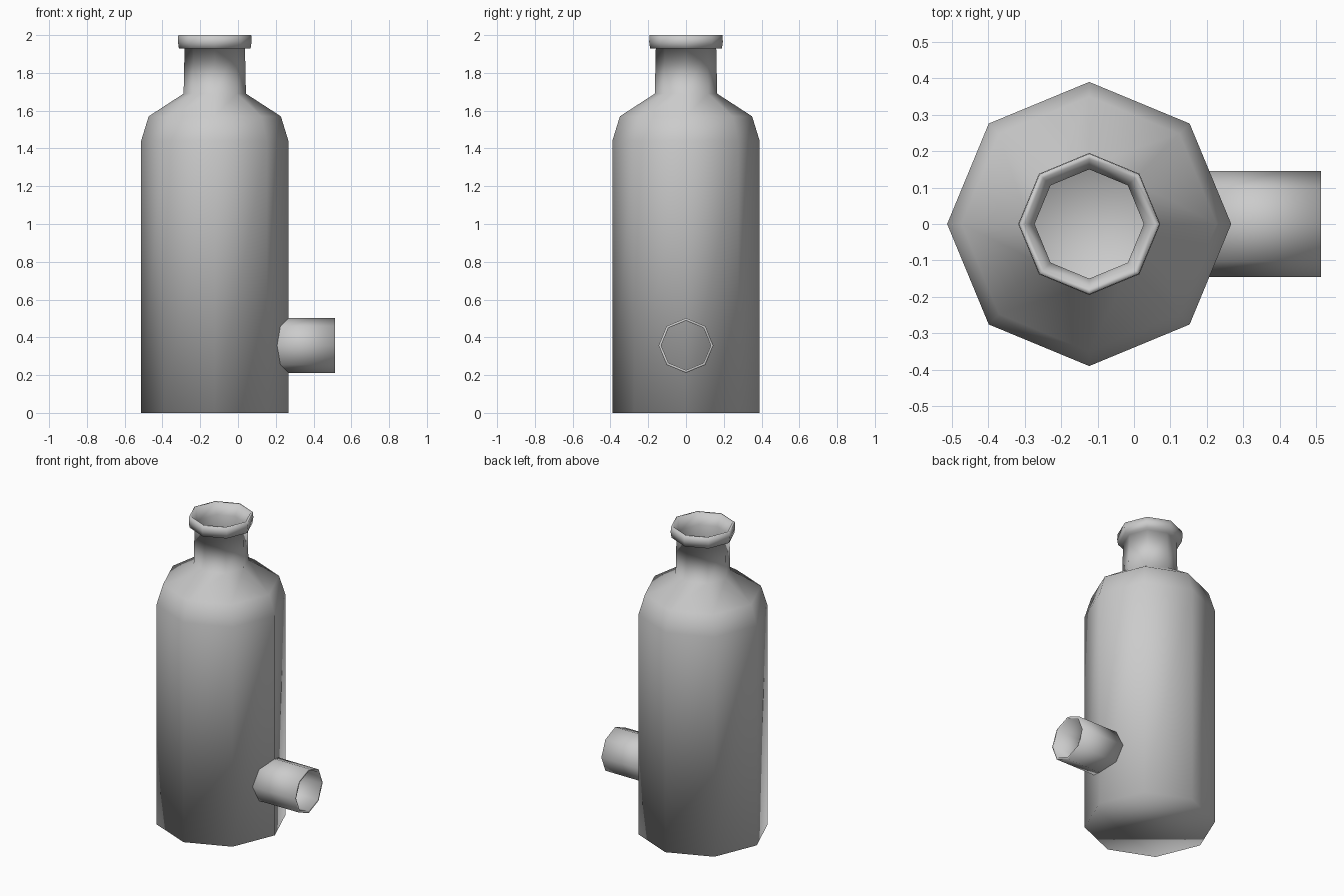
import bpy
import bmesh
import math
from mathutils import Matrix

SIDES = 8

cube = bpy.data.objects.get("Cube")
if cube:
    bpy.data.objects.remove(cube, do_unlink=True)

grey = bpy.data.materials.new("plain_grey")
grey.use_nodes = True
colour = (0.6, 0.6, 0.6, 1)
grey.diffuse_color = colour
grey.node_tree.nodes["Principled BSDF"].inputs["Base Color"].default_value = colour


def lathe(name, profile, matrix, closed=False):
    """Turn (radius, height) points into an eight-sided solid."""
    bm = bmesh.new()
    rings = []
    for radius, height in profile:
        angles = [math.tau * i / SIDES for i in range(SIDES)]
        rings.append([bm.verts.new((radius * math.cos(a), radius * math.sin(a), height))
                      for a in angles])
    pairs = list(zip(rings, rings[1:]))
    if closed:
        pairs.append((rings[-1], rings[0]))
    else:
        bm.faces.new(rings[0])
        bm.faces.new(rings[-1])
    for low, high in pairs:
        for i in range(SIDES):
            j = (i + 1) % SIDES
            bm.faces.new((low[i], low[j], high[j], high[i]))
    bm.transform(matrix)
    bmesh.ops.recalc_face_normals(bm, faces=bm.faces)
    for face in bm.faces:
        face.smooth = True
    mesh = bpy.data.meshes.new(name)
    bm.to_mesh(mesh)
    bm.free()
    mesh.materials.append(grey)
    obj = bpy.data.objects.new(name, mesh)
    bpy.context.collection.objects.link(obj)
    return obj


# Hollow bottle: outer wall, shoulder, neck and lip, then back down the inside
bottle = [
    (0.39, 0), (0.39, 1.44), (0.35, 1.57), (0.165, 1.69), (0.16, 1.93),
    (0.19, 1.93), (0.195, 1.965), (0.193, 2.0), (0.178, 2.0),
    (0.15, 1.93), (0.15, 1.68), (0.33, 1.55), (0.365, 1.43), (0.365, 0.03),
]
lathe("bottle", bottle, Matrix.Translation((-0.123, 0, 0)))

# Open side spout running out of the wall
spout = [(0.145, 0.18), (0.145, 0.513), (0.131, 0.513), (0.131, 0.18)]
lathe("side_spout", spout,
      Matrix.Translation((0, 0, 0.357)) @ Matrix.Rotation(math.pi / 2, 4, 'Y'),
      closed=True)
